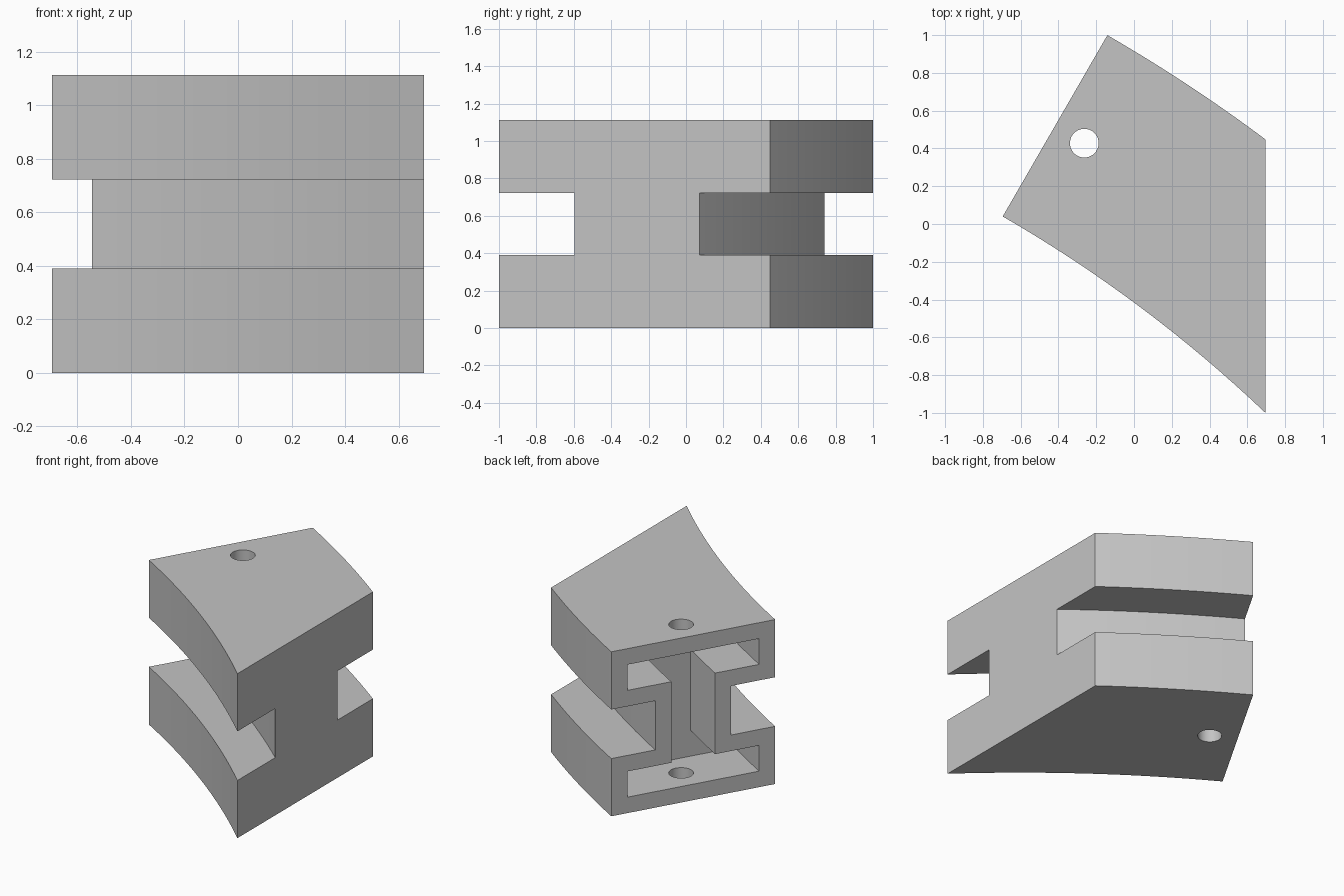
import bpy
import bmesh
from math import asin, sin, cos, pi, radians

if "Cube" in bpy.data.objects:
    bpy.data.objects.remove(bpy.data.objects["Cube"], do_unlink=True)

HEIGHT = 1.112
WIDTH = 1.108
WALL = 0.108
INNER_R = 7.35
START = radians(30)
CUT_X = 0.695
CENTRE_X = -0.695 - INNER_R * sin(START)
CENTRE_Y = 0.04 - INNER_R * cos(START)

grey = bpy.data.materials.new("grey")
grey.use_nodes = True
grey.diffuse_color = (0.55, 0.55, 0.55, 1)
grey.node_tree.nodes["Principled BSDF"].inputs["Base Color"].default_value = (0.55, 0.55, 0.55, 1)


def i_profile(inset):
    """I-beam outline as (radius, height) pairs, shrunk by inset."""
    r0, r1 = INNER_R + inset, INNER_R + WIDTH - inset
    w0, w1 = INNER_R + 0.298 + inset, INNER_R + WIDTH - 0.298 - inset
    z0, z1 = inset, HEIGHT - inset
    f0, f1 = 0.39 - inset, HEIGHT - 0.39 + inset
    return [(r0, z0), (r1, z0), (r1, f0), (w1, f0), (w1, f1), (r1, f1),
            (r1, z1), (r0, z1), (r0, f1), (w0, f1), (w0, f0), (r0, f0)]


def point(r, angle, z):
    return (CENTRE_X + r * sin(START + angle), CENTRE_Y + r * cos(START + angle), z)


def sweep(name, profile, first, last, steps):
    """Sweep a profile round the centre; last gives the end angle per radius."""
    bm = bmesh.new()
    rings = []
    for i in range(steps + 1):
        t = i / steps
        rings.append([bm.verts.new(point(r, first + t * (last(r) - first), z))
                      for r, z in profile])
    n = len(profile)
    for a, b in zip(rings, rings[1:]):
        for k in range(n):
            m = (k + 1) % n
            bm.faces.new((a[k], a[m], b[m], b[k]))
    bm.faces.new(rings[0])
    bm.faces.new(rings[-1])
    bmesh.ops.recalc_face_normals(bm, faces=bm.faces)
    mesh = bpy.data.meshes.new(name)
    bm.to_mesh(mesh)
    bm.free()
    obj = bpy.data.objects.new(name, mesh)
    bpy.context.collection.objects.link(obj)
    obj.data.materials.append(grey)
    return obj


def cut(target, cutter):
    bpy.ops.object.select_all(action="DESELECT")
    bpy.context.view_layer.objects.active = target
    target.select_set(True)
    mod = target.modifiers.new("cut", "BOOLEAN")
    mod.operation = "DIFFERENCE"
    mod.solver = "EXACT"
    mod.object = cutter
    bpy.ops.object.modifier_apply(modifier=mod.name)
    bpy.data.objects.remove(cutter, do_unlink=True)


# Curved I-beam, square at one end and mitred at the other
beam = sweep("curved_beam", i_profile(0), 0,
             lambda r: asin((CUT_X - CENTRE_X) / r) - START, 16)

# I-shaped pocket in the square end
pocket = sweep("pocket_cutter", i_profile(WALL), -0.01, lambda r: 0.375 / r, 4)
cut(beam, pocket)

# Vertical bolt hole through both flanges
mid_r = INNER_R + WIDTH / 2
bpy.ops.mesh.primitive_cylinder_add(vertices=40, radius=0.076, depth=HEIGHT * 2,
                                    location=point(mid_r, 0.18 / mid_r, HEIGHT / 2))
hole = bpy.context.object
hole.name = "hole_cutter"
hole.data.materials.append(grey)
cut(beam, hole)

# Smooth the arcs and keep the edges crisp
beam.select_set(True)
bpy.context.view_layer.objects.active = beam
bpy.ops.object.shade_smooth_by_angle(angle=radians(25))
